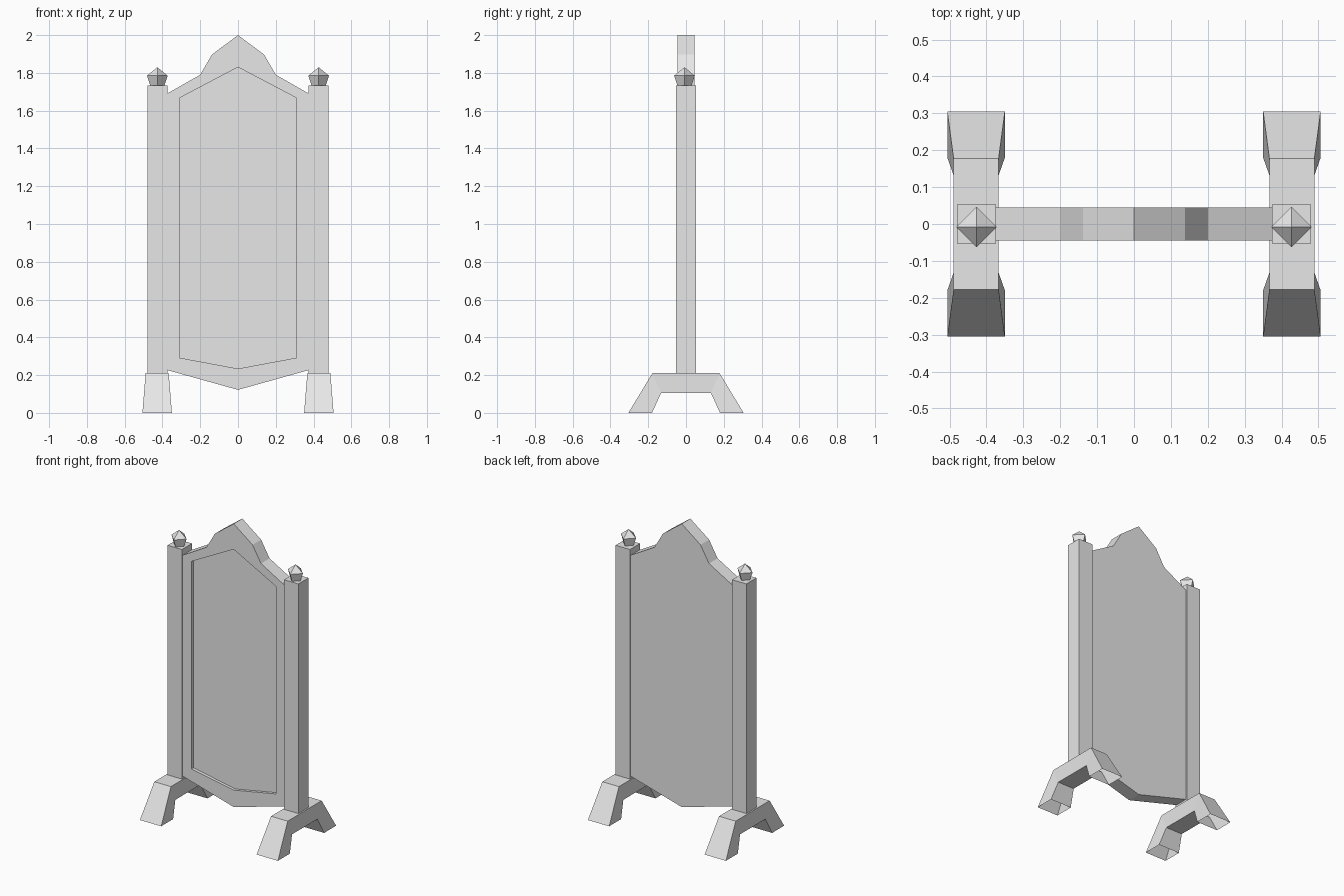
import bpy, bmesh
from mathutils import Vector

if "Cube" in bpy.data.objects:
    bpy.data.objects.remove(bpy.data.objects["Cube"])

GREY = (0.8, 0.8, 0.8, 1.0)
grey = bpy.data.materials.new("plain_grey")
grey.use_nodes = True
grey.diffuse_color = GREY
grey.node_tree.nodes["Principled BSDF"].inputs["Base Color"].default_value = GREY


def finish(bm, name):
    bmesh.ops.recalc_face_normals(bm, faces=bm.faces)
    mesh = bpy.data.meshes.new(name)
    bm.to_mesh(mesh)
    bm.free()
    mesh.materials.append(grey)
    obj = bpy.data.objects.new(name, mesh)
    bpy.context.collection.objects.link(obj)
    return obj


def mirrored(half):
    """Complete an outline whose first and last points lie on the centre line."""
    return half + [(-a, z) for a, z in reversed(half[1:-1])]


# Panel: arched back board with a recessed front
outer = mirrored([(0, 2.0), (0.138, 1.897), (0.2, 1.79), (0.376, 1.69),
                  (0.376, 0.227), (0, 0.122)])
inner = mirrored([(0, 1.83), (0.31, 1.667), (0.31, 0.292), (0, 0.234)])
DEPTH, RECESS = 0.045, 0.02

bm = bmesh.new()


def ring(points, y):
    return [bm.verts.new((x, y, z)) for x, z in points]


def bridge(a, b):
    for i in range(len(a)):
        j = (i + 1) % len(a)
        bm.faces.new((a[i], a[j], b[j], b[i]))


back, front = ring(outer, DEPTH), ring(outer, -DEPTH)
rim, floor = ring(inner, -DEPTH), ring(inner, -DEPTH + RECESS)
bm.faces.new(back)
bm.faces.new(floor)
bridge(back, front)
bridge(rim, floor)
# Front frame, split at the top and bottom points
n, m = len(front), len(rim)
bm.faces.new(front[:n // 2 + 1] + rim[m // 2::-1])
bm.faces.new(front[n // 2:] + front[:1] + rim[:1] + rim[:m // 2 - 1:-1])
finish(bm, "mirror_panel")


def make_post(x, name):
    bm = bmesh.new()
    bmesh.ops.create_cube(bm, size=1)
    bmesh.ops.scale(bm, vec=(0.105, 0.105, 1.522), verts=bm.verts)
    bmesh.ops.translate(bm, vec=(x, 0, 0.971), verts=bm.verts)
    finish(bm, name)


def make_finial(x, name):
    bm = bmesh.new()
    for low, high, z, height in ((0.037, 0.055, 1.732, 0.053), (0.055, 0, 1.785, 0.045)):
        made = bmesh.ops.create_cone(bm, cap_ends=True, segments=4,
                                     radius1=low, radius2=high, depth=height)
        bmesh.ops.translate(bm, vec=(x, -0.008, z + height / 2), verts=made["verts"])
    # Weld the cup to the point and drop the hidden caps between them
    bmesh.ops.remove_doubles(bm, verts=bm.verts, dist=0.001)
    hidden = [f for f in bm.faces if abs(f.calc_center_median().z - 1.785) < 0.001]
    bmesh.ops.delete(bm, geom=hidden, context="FACES_ONLY")
    finish(bm, name)


def make_foot(x, name):
    # Side profile extruded across x, with the soles flared and left open
    profile = [(-0.305, 0), (-0.178, 0.21), (0.178, 0.21), (0.305, 0),
               (0.18, 0), (0.132, 0.105), (-0.132, 0.105), (-0.18, 0)]
    bm = bmesh.new()
    sides = []
    for s in (-1, 1):
        sides.append([bm.verts.new((x + s * (0.061 if z else 0.078), y, z))
                      for y, z in profile])
    a, b = sides
    for i in range(len(a)):
        j = (i + 1) % len(a)
        if profile[i][1] or profile[j][1]:
            bm.faces.new((a[i], a[j], b[j], b[i]))
    for side in sides:
        for quad in ((0, 1, 6, 7), (1, 2, 5, 6), (2, 3, 4, 5)):
            bm.faces.new([side[k] for k in quad])
    finish(bm, name)


for sign, label in ((1, "left"), (-1, "right")):
    make_post(sign * 0.427, label + "_post")
    make_finial(sign * 0.427, label + "_finial")
    make_foot(sign * 0.428, label + "_foot")
